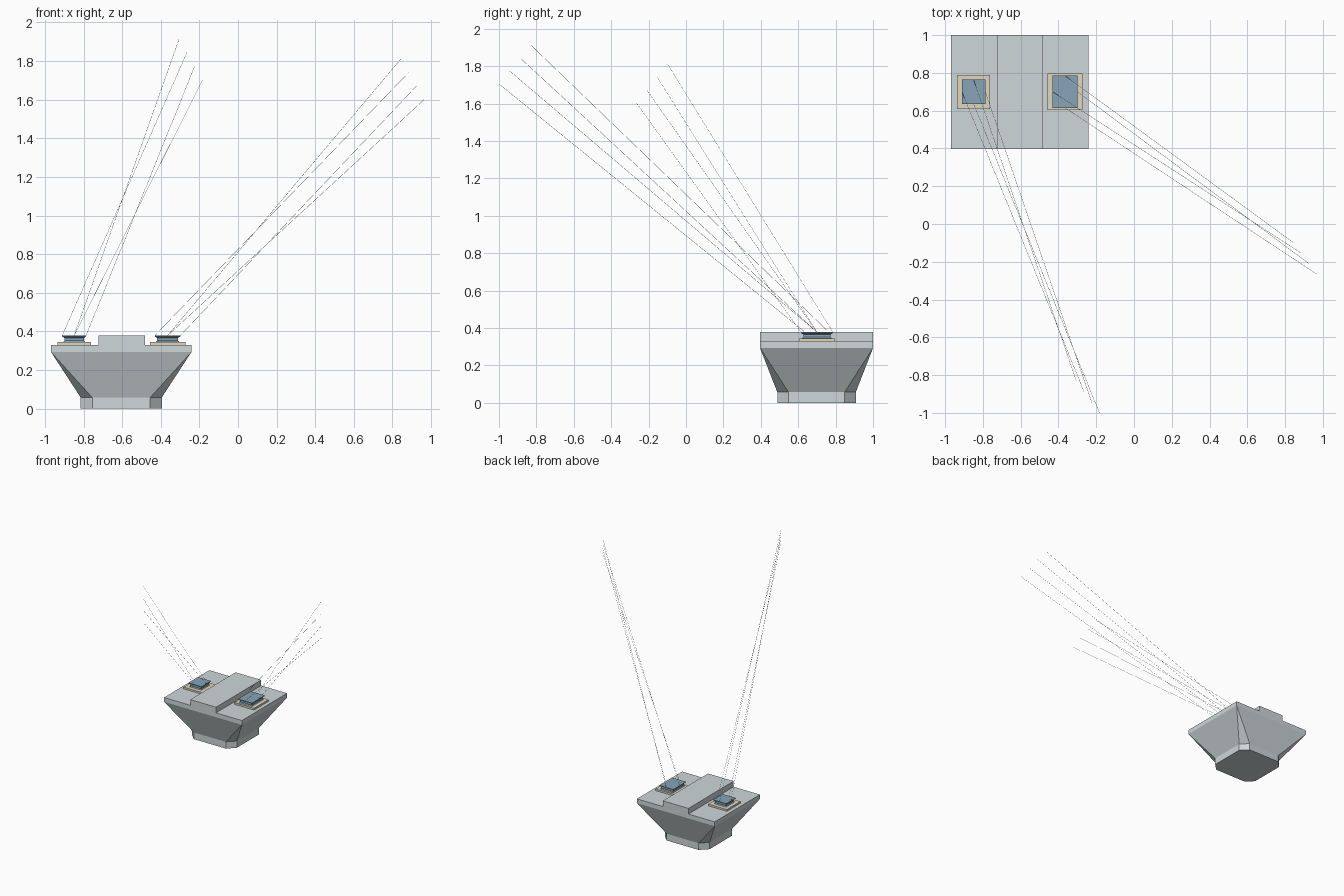
import bpy
import bmesh
from mathutils import Vector

if "Cube" in bpy.data.objects:
    bpy.data.objects.remove(bpy.data.objects["Cube"])


def material(name, rgb):
    m = bpy.data.materials.new(name)
    m.diffuse_color = (*rgb, 1)
    m.use_nodes = True
    m.node_tree.nodes["Principled BSDF"].inputs["Base Color"].default_value = m.diffuse_color
    return m


GREY = material("hull grey", (0.62, 0.68, 0.69))
BEIGE = material("pale sand", (0.74, 0.68, 0.53))
BLUE = material("lens blue", (0.24, 0.37, 0.47))


def loft(name, rings, mat):
    """Skin a stack of closed rings that all have the same point count."""
    bm = bmesh.new()
    rows = [[bm.verts.new(p) for p in ring] for ring in rings]
    n = len(rows[0])
    bm.faces.new(rows[0][::-1])
    bm.faces.new(rows[-1])
    for a, b in zip(rows, rows[1:]):
        for i in range(n):
            j = (i + 1) % n
            bm.faces.new((a[i], a[j], b[j], b[i]))
    bmesh.ops.remove_doubles(bm, verts=bm.verts, dist=0.00001)
    bmesh.ops.recalc_face_normals(bm, faces=bm.faces)
    me = bpy.data.meshes.new(name)
    bm.to_mesh(me)
    bm.free()
    me.materials.append(mat)
    ob = bpy.data.objects.new(name, me)
    bpy.context.collection.objects.link(ob)
    return ob


def rect(cx, cy, hx, hy, z, cut=0.0):
    """Rectangle with cut corners; a zero cut gives a plain rectangle."""
    pts = []
    for sx, sy in ((1, -1), (1, 1), (-1, 1), (-1, -1)):
        a = (cx + sx * (hx - cut), cy + sy * hy, z)
        b = (cx + sx * hx, cy + sy * (hy - cut), z)
        pts += [a, b] if sx * sy < 0 else [b, a]
    return pts


def stack(name, cx, cy, levels, mat):
    return loft(name, [rect(cx, cy, *lv) for lv in levels], mat)


def beam(name, start, end, mat, r=0.0008):
    a, b = Vector(start), Vector(end)
    d = (b - a).normalized()
    u = d.cross(Vector((0, 0, 1))).normalized() * r
    v = d.cross(u)
    return loft(name, [[p + u, p + v, p - u, p - v] for p in (a, b)], mat)


# Hull: cut-corner foot flaring to a rectangular deck with a raised spine
CX, CY = -0.605, 0.698
stack("flared_hull", CX, CY, [(0.21, 0.21, 0, 0.06), (0.21, 0.21, 0.057, 0.06),
                              (0.364, 0.302, 0.293), (0.364, 0.302, 0.33)], GREY)
stack("deck_spine", CX + 0.002, CY, [(0.12, 0.302, 0.325), (0.12, 0.302, 0.378)], GREY)

# Emitters: centre, plate half sizes, lens half sizes, first and last beam tips
emitters = {
    "left": ((-0.849, 0.700), (0.087, 0.090), (0.062, 0.064),
             (-0.305, -0.832, 1.915), (-0.183, -1.0, 1.705)),
    "right": ((-0.365, 0.700), (0.092, 0.096), (0.066, 0.085),
              (0.843, -0.098, 1.81), (0.967, -0.265, 1.603)),
}
TOP = 0.378
for side, ((x, y), (px, py), (lx, ly), first, last) in emitters.items():
    # Mounting plate
    stack(side + "_mount_plate", x, y, [(px, py, 0.328), (px, py, 0.345)], BEIGE)
    # Waisted lens block with a flat slab on top
    stack(side + "_lens", x, y, [(lx - .004, ly - .004, 0.343), (lx - .012, ly - .012, 0.352),
                                 (lx - .012, ly - .012, 0.366), (lx, ly, 0.373),
                                 (lx, ly, TOP)], BLUE)
    # Four thin beams from the middle of each lens edge
    starts = [(x, y + ly, TOP), (x - lx, y, TOP), (x + lx, y, TOP), (x, y - ly, TOP)]
    for i, s in enumerate(starts):
        tip = Vector(first).lerp(Vector(last), i / 3)
        beam(f"{side}_beam_{i + 1}", s, tip, GREY)
